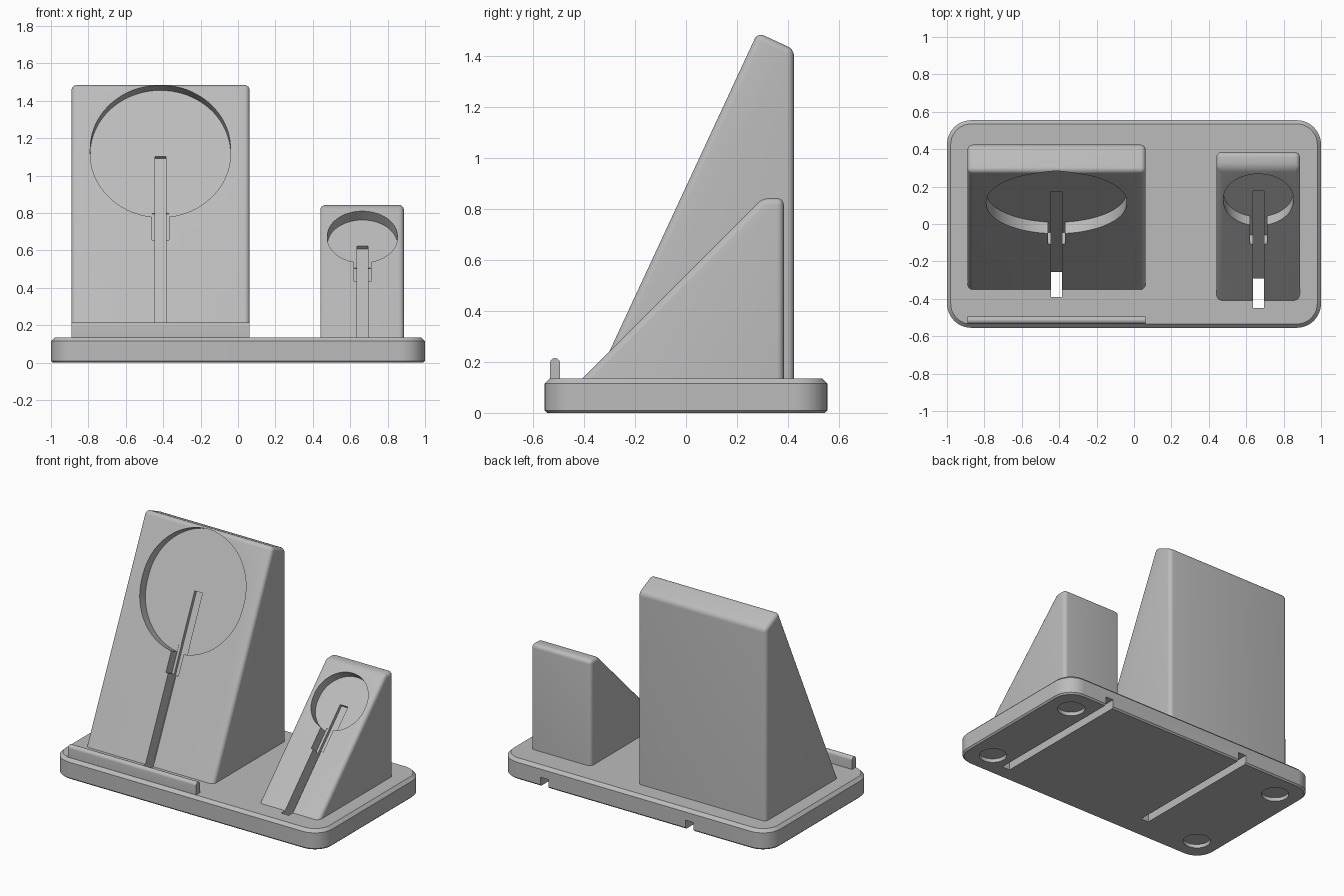
import bpy, bmesh, math
from mathutils import Matrix, Vector

cube = bpy.data.objects.get("Cube")
if cube:
    bpy.data.objects.remove(cube, do_unlink=True)

grey = bpy.data.materials.new("plain grey")
grey.use_nodes = True
COLOUR = (0.5, 0.5, 0.5, 1)
grey.diffuse_color = COLOUR
grey.node_tree.nodes["Principled BSDF"].inputs["Base Color"].default_value = COLOUR

BASE_TOP = 0.135


def prism(profile, low, high, frame=Matrix()):
    """Extrude a 2D outline from local z low to high, then place it by frame."""
    bm = bmesh.new()
    face = bm.faces.new([bm.verts.new((a, b, low)) for a, b in profile])
    top = bmesh.ops.extrude_face_region(bm, geom=[face])["geom"]
    verts = [v for v in top if isinstance(v, bmesh.types.BMVert)]
    bmesh.ops.translate(bm, verts=verts, vec=(0, 0, high - low))
    bm.transform(frame)
    bmesh.ops.recalc_face_normals(bm, faces=bm.faces)
    return bm


def make(name, bm):
    mesh = bpy.data.meshes.new(name)
    bm.to_mesh(mesh)
    bm.free()
    mesh.materials.append(grey)
    obj = bpy.data.objects.new(name, mesh)
    bpy.context.collection.objects.link(obj)
    return obj


def activate(obj):
    bpy.ops.object.select_all(action="DESELECT")
    obj.select_set(True)
    bpy.context.view_layer.objects.active = obj


def cut(obj, bm):
    """Subtract a shape from an object and discard the cutter."""
    tool = make("cutter", bm)
    tool.hide_render = True
    mod = obj.modifiers.new("cut", "BOOLEAN")
    mod.operation, mod.solver, mod.object = "DIFFERENCE", "EXACT", tool
    activate(obj)
    bpy.ops.object.modifier_apply(modifier=mod.name)
    bpy.data.objects.remove(tool, do_unlink=True)


def smooth(obj):
    activate(obj)
    bpy.ops.object.shade_smooth_by_angle(angle=math.radians(30))


def rect(x0, x1, y0, y1):
    return [(x0, y0), (x1, y0), (x1, y1), (x0, y1)]


def rounded(half_x, half_y, r, cx=0, cy=0, steps=12):
    """Outline of a rounded rectangle; also gives circles and stadiums."""
    pts = []
    for q, (sx, sy) in enumerate([(1, 1), (-1, 1), (-1, -1), (1, -1)]):
        for i in range(steps + 1):
            a = math.pi / 2 * (q + i / steps)
            p = (cx + sx * (half_x - r) + r * math.cos(a),
                 cy + sy * (half_y - r) + r * math.sin(a))
            if not pts or math.dist(p, pts[-1]) > 1e-5:
                pts.append(p)
    if math.dist(pts[0], pts[-1]) < 1e-5:
        pts.pop()
    return pts


# Base plate: rounded corners, chamfered top rim and slimmer bottom rim
bm = prism(rounded(1, 0.555, 0.13), 0, BASE_TOP)
for height, size in ((BASE_TOP, 0.02), (0, 0.01)):
    rim = [e for e in bm.edges if all(abs(v.co.z - height) < 1e-4 for v in e.verts)]
    bmesh.ops.bevel(bm, geom=rim, offset=size, segments=1, affect="EDGES")
base = make("base_plate", bm)

# Round foot sockets under the corners
for sx in (-1, 1):
    for sy in (-1, 1):
        cut(base, prism(rounded(0.085, 0.085, 0.085, sx * 0.83, sy * 0.38), -0.1, 0.025))

# Cable grooves under the plate, each with a hole up to its stand
for x, front, back in ((-0.415, -0.39, -0.252), (0.665, -0.45, -0.28)):
    cut(base, prism(rect(x - 0.029, x + 0.029, front, 0.8), -0.1, 0.06))
    cut(base, prism(rect(x - 0.029, x + 0.029, front, back), -0.1, 0.2))
smooth(base)


def stand(name, x0, x1, front, angle, upper, cx, radius, stretch, centre, plug_start, plug_half):
    """Wedge stand with a charger recess, plug pocket and cable channel."""
    c, s = math.cos(angle), math.sin(angle)
    sink = 0.01
    foot = (front - sink * c / s, BASE_TOP - sink)
    outline = [foot] + upper + [(upper[-1][0], BASE_TOP - sink)]
    # local x, y, z become world y, z, x
    side = Matrix(((0, 0, 1, 0), (1, 0, 0, 0), (0, 1, 0, 0), (0, 0, 0, 1)))
    bm = prism(outline, x0, x1, side)
    edges = [e for e in bm.edges
             if any(v.co.z > BASE_TOP for v in e.verts)]
    bmesh.ops.bevel(bm, geom=edges, offset=0.027, segments=5, profile=0.5, affect="EDGES")
    bmesh.ops.recalc_face_normals(bm, faces=bm.faces)
    obj = make(name, bm)

    # sloping frame: x across, y up the slope, z out of the face
    frame = Matrix(((1, 0, 0, cx), (0, c, -s, front), (0, s, c, BASE_TOP), (0, 0, 0, 1)))
    disc = rounded(radius, radius + stretch, radius, 0, centre, 20)
    cut(obj, prism(disc, -0.067, 0.2, frame))
    cut(obj, prism(rect(-plug_half, plug_half, plug_start, centre - radius * 0.9),
                   -0.069, 0.2, frame))
    cut(obj, prism(rect(-0.029, 0.029, -0.2, centre), -0.09, 0.2, frame))
    smooth(obj)


stand("large_stand", -0.89, 0.062, -0.35, math.atan(2.15),
      [(0.281, 1.493), (0.424, 1.427)], -0.415, 0.375, 0.015, 1.098, 0.574, 0.046)
stand("small_stand", 0.44, 0.887, -0.408, math.pi / 4,
      [(0.30, 0.843), (0.384, 0.843)], 0.665, 0.187, 0.008, 0.76, 0.424, 0.045)

# Front lip with a rounded top edge
arc = [(-0.514 + 0.02 * math.cos(math.pi * i / 10), 0.195 + 0.02 * math.sin(math.pi * i / 10))
       for i in range(11)]
lip_outline = [(-0.534, BASE_TOP - 0.01), (-0.494, BASE_TOP - 0.01)] + arc
lip = make("front_lip", prism(lip_outline, -0.89, 0.062,
           Matrix(((0, 0, 1, 0), (1, 0, 0, 0), (0, 1, 0, 0), (0, 0, 0, 1)))))
smooth(lip)
